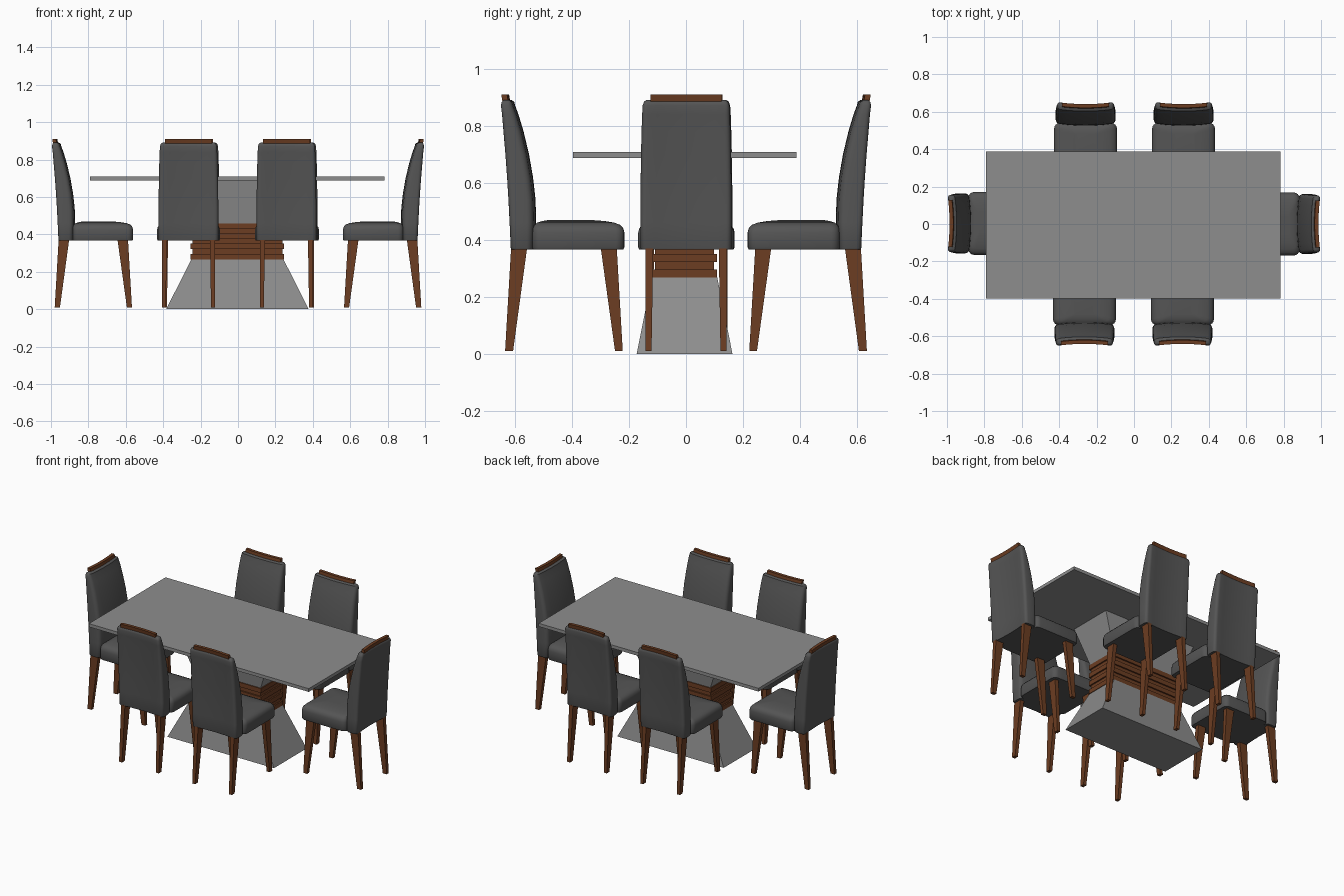
import bpy, bmesh, math
from mathutils import Matrix, Vector

if "Cube" in bpy.data.objects:
    bpy.data.objects.remove(bpy.data.objects["Cube"])


def material(name, rgb):
    m = bpy.data.materials.new(name)
    m.diffuse_color = (*rgb, 1)
    m.use_nodes = True
    m.node_tree.nodes["Principled BSDF"].inputs["Base Color"].default_value = m.diffuse_color
    return m


GREY = material("table grey", (0.27, 0.27, 0.27))
FABRIC = material("dark fabric", (0.09, 0.09, 0.09))
WOOD = material("brown wood", (0.15, 0.047, 0.016))


def loft(bm, rings):
    """Skin a list of equal-length point rings and close both ends."""
    vs = [[bm.verts.new(p) for p in r] for r in rings]
    n = len(vs[0])
    for a, b in zip(vs, vs[1:]):
        for i in range(n):
            j = (i + 1) % n
            bm.faces.new((a[i], a[j], b[j], b[i]))
    bm.faces.new(vs[0][::-1])
    bm.faces.new(vs[-1])


def finish(bm, name, mat, smooth=False):
    bmesh.ops.recalc_face_normals(bm, faces=bm.faces)
    me = bpy.data.meshes.new(name)
    bm.to_mesh(me)
    bm.free()
    me.materials.append(mat)
    if smooth:
        for p in me.polygons:
            p.use_smooth = True
        me.set_sharp_from_angle(angle=math.radians(40))
    return me


def place(me, name, matrix=None):
    ob = bpy.data.objects.new(name, me)
    bpy.context.collection.objects.link(ob)
    if matrix is not None:
        ob.matrix_world = matrix
    return ob


def rect(x0, x1, y0, y1, z):
    return [(x0, y0, z), (x1, y0, z), (x1, y1, z), (x0, y1, z)]


def block(bm, hx, hy, z0, z1, hx2=None, hy2=None):
    """Box or frustum centred under the table top."""
    hx2, hy2 = hx2 or hx, hy2 or hy
    loft(bm, [rect(-hx, hx, -hy, hy, z0), rect(-hx2, hx2, -hy2, hy2, z1)])


def round_ring(w, y0, y1, z, r, sag=0.0, width=None):
    """Rounded rectangle; sag bows its middle towards the sitter (-y)."""
    pts = []
    corners = [(w - r, y1 - r, 0), (-w + r, y1 - r, 90),
               (-w + r, y0 + r, 180), (w - r, y0 + r, 270)]
    for k, (cx, cy, a0) in enumerate(corners):
        for s in range(5):
            a = math.radians(a0 + 22.5 * s)
            pts.append((cx + r * math.cos(a), cy + r * math.sin(a)))
        if k in (0, 2):                      # extra points along long sides
            x2 = corners[k + 1][0]
            y = cy + (r if k == 0 else -r)
            pts += [(cx + (x2 - cx) * t / 8, y) for t in range(1, 8)]
    width = width or w
    return [(x, y - sag * (1 - (x / width) ** 2), z) for x, y in pts]


# ---- table ----
C = Matrix.Translation((-0.003, -0.005, 0))
bm = bmesh.new()
block(bm, 0.787, 0.392, 0.688, 0.709)
place(finish(bm, "table_top", GREY), "table_top", C)

bm = bmesh.new()
block(bm, 0.381, 0.168, 0.0, 0.267, 0.246, 0.115)
place(finish(bm, "lower_pedestal", GREY), "lower_pedestal", C)

bm = bmesh.new()
block(bm, 0.243, 0.107, 0.458, 0.688, 0.335, 0.145)
place(finish(bm, "upper_pedestal", GREY), "upper_pedestal", C)

# stacked wooden slats with narrower spacers between them
bm = bmesh.new()
for i in range(4):
    z = 0.267 + 0.0543 * i
    block(bm, 0.250, 0.113, z, z + 0.029)
    if i < 3:
        block(bm, 0.241, 0.104, z + 0.029, z + 0.0543)
place(finish(bm, "pedestal_slats", WOOD), "pedestal_slats", C)

# ---- chair parts, modelled facing -y ----
# seat cushion: side rings, then a crowned top
bm = bmesh.new()
rings = []
for inset, z in [(0.004, 0.366), (0.0, 0.374), (0.0, 0.425), (0.004, 0.440),
                 (0.014, 0.452), (0.035, 0.460), (0.07, 0.466), (0.11, 0.469)]:
    rings.append(round_ring(0.168 - inset, 0.216 + inset, 0.54 - inset * 0.5,
                            z, max(0.03 - inset * 0.2, 0.006)))
loft(bm, rings)
seat = finish(bm, "seat", FABRIC, True)

# backrest: curved side profile (z, front y, back y, half width)
SAG = 0.012
bm = bmesh.new()
profile = [(0.366, 0.531, 0.616, 0.157), (0.372, 0.527, 0.618, 0.160),
           (0.46, 0.526, 0.622, 0.160), (0.54, 0.528, 0.626, 0.160),
           (0.62, 0.537, 0.631, 0.159), (0.70, 0.551, 0.637, 0.158),
           (0.78, 0.570, 0.644, 0.156), (0.84, 0.588, 0.649, 0.154),
           (0.872, 0.600, 0.653, 0.152), (0.885, 0.608, 0.650, 0.147),
           (0.891, 0.618, 0.643, 0.138)]
loft(bm, [round_ring(w, y0 + (SAG if z < 0.88 else SAG * 0.6), y1, z,
                     min(0.02, (y1 - y0) * 0.3), SAG, 0.16)
          for z, y0, y1, w in profile])
back = finish(bm, "backrest", FABRIC, True)

# curved wooden rail on top of the backrest
bm = bmesh.new()
rings = []
for i in range(9):
    x = -0.125 + 0.25 * i / 8
    d = -SAG * (1 - (x / 0.16) ** 2)
    rings.append([(x, 0.628 + d, 0.880), (x, 0.648 + d, 0.880),
                  (x, 0.653 + d, 0.910), (x, 0.633 + d, 0.910)])
loft(bm, rings)
rail = finish(bm, "top_rail", WOOD, True)


def leg_pair(name, top, bottom):
    bm = bmesh.new()
    for s in (-1, 1):
        loft(bm, [rect(s * 0.142, s * 0.121, *bottom, 0.009),
                  rect(s * 0.142, s * 0.115, *top, 0.37)])
    return finish(bm, name, WOOD)


front_legs = leg_pair("front_legs", (0.243, 0.299), (0.222, 0.249))
rear_legs = leg_pair("rear_legs", (0.558, 0.614), (0.607, 0.635))

# ---- six chairs around the table ----
seats = [(-0.259, 0.0, 0), (0.265, 0.0, 0),
         (-0.265, 0.0, 180), (0.259, 0.0, 180),
         (0.345, 0.0, -90), (-0.345, 0.003, 90)]
for n, (x, y, deg) in enumerate(seats, 1):
    M = Matrix.Translation(Vector((x, y, 0))) @ Matrix.Rotation(math.radians(deg), 4, 'Z')
    for me in (seat, back, rail, front_legs, rear_legs):
        place(me, f"chair_{n}_{me.name}", M)
